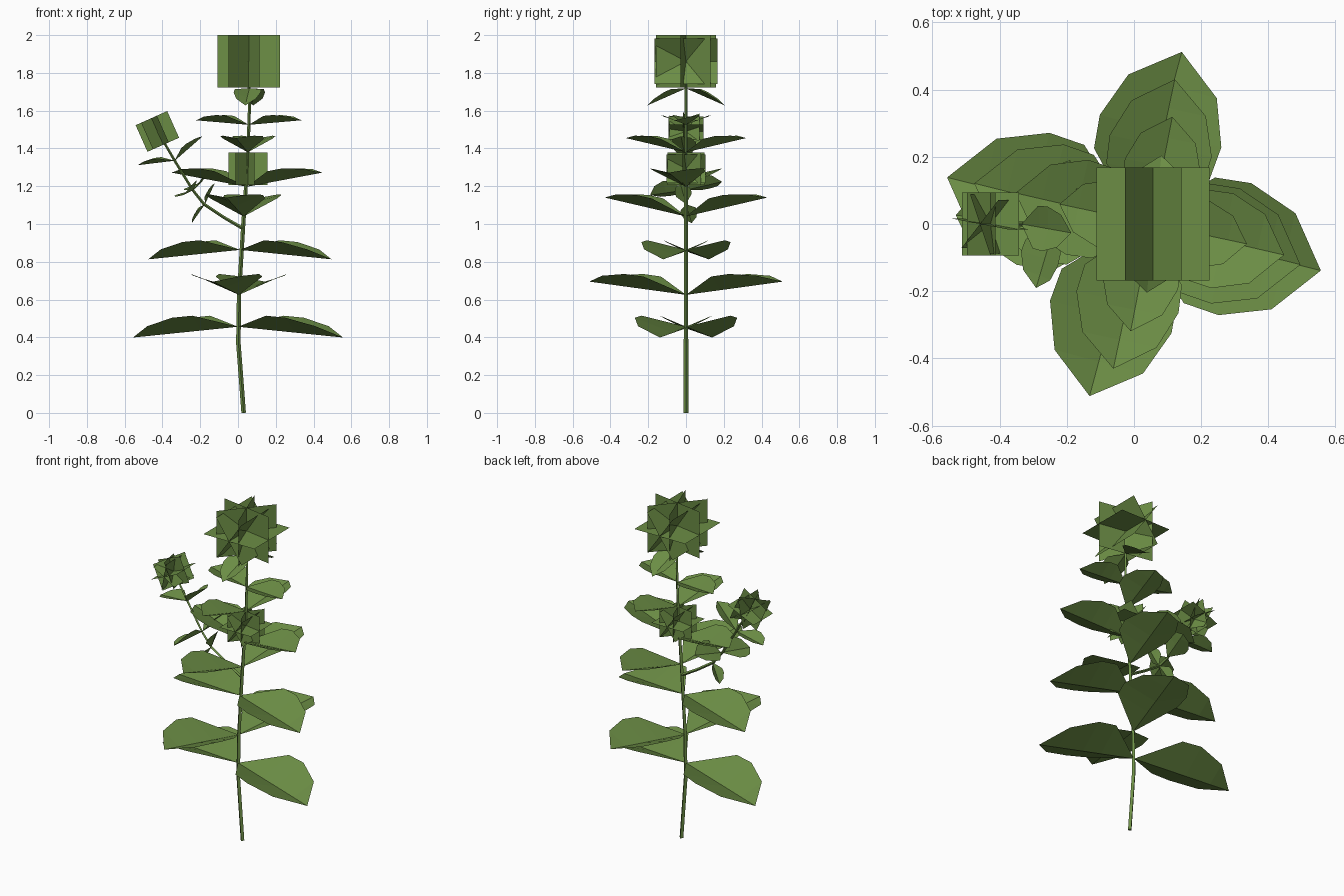
import bpy, bmesh
from math import radians, cos, sin
from mathutils import Matrix, Vector

if "Cube" in bpy.data.objects:
    bpy.data.objects.remove(bpy.data.objects["Cube"])

green = bpy.data.materials.new("leaf_green")
green.diffuse_color = (0.15, 0.27, 0.06, 1)
green.use_nodes = True
green.node_tree.nodes["Principled BSDF"].inputs["Base Color"].default_value = green.diffuse_color


def add_mesh(name, bm):
    me = bpy.data.meshes.new(name)
    bm.to_mesh(me)
    bm.free()
    me.materials.append(green)
    ob = bpy.data.objects.new(name, me)
    bpy.context.collection.objects.link(ob)
    return ob


def frame(x, z, tilt):
    return Matrix.Translation((x, 0, z)) @ Matrix.Rotation(radians(tilt), 4, 'Y')


def stalk(name, points):
    # Thin square-section tube through (x, z, radius) points
    bm = bmesh.new()
    rings = []
    for i, (x, z, r) in enumerate(points):
        a, b = points[max(i - 1, 0)], points[min(i + 1, len(points) - 1)]
        t = Vector((b[0] - a[0], 0, b[1] - a[1])).normalized()
        side = Vector((t.z, 0, -t.x))
        rings.append([bm.verts.new(Vector((x, 0, z)) + side * r * cos(radians(k))
                                   + Vector((0, r * sin(radians(k)), 0)))
                      for k in (0, 90, 180, 270)])
    for lo, hi in zip(rings, rings[1:]):
        for k in range(4):
            bm.faces.new((lo[k], lo[(k + 1) % 4], hi[(k + 1) % 4], hi[k]))
    bm.faces.new(rings[0][::-1])
    bm.faces.new(rings[-1])
    add_mesh(name, bm)


# Leaf half outline: fraction along, half width, edge lift
OUTLINE = [(0.35, 0.336, 0.137), (0.54, 0.353, 0.137), (0.80, 0.257, 0.085)]


def leaf_pair(name, x, z, angle, length, rise, tilt=0):
    # Two opposite leaves folded along the midrib
    bm = bmesh.new()
    for turn in (angle, angle + 180):
        m = frame(x, z, tilt) @ Matrix.Rotation(radians(turn), 4, 'Z')

        def vert(u, w, lift):
            return bm.verts.new(m @ Vector((u * length, w * length, u * rise + lift * length)))

        mid = [vert(u, 0, 0) for u in (0, 0.35, 0.54, 0.80, 1)]
        for s in (1, -1):
            edge = [mid[0]] + [vert(u, w * s, h) for u, w, h in OUTLINE] + [mid[4]]
            for k in range(4):
                loop = [mid[k], mid[k + 1], edge[k + 1], edge[k]]
                loop = list(dict.fromkeys(loop))
                bm.faces.new(loop if s == 1 else loop[::-1])
    add_mesh(name, bm)


def flower_head(name, x, z, r, tilt=0):
    # Six crossed square cards, slightly flattened
    bm = bmesh.new()
    m = frame(x, z, tilt) @ Matrix.Diagonal((1, 1, 0.83, 1))
    upright = Matrix.Rotation(radians(90), 4, 'X')
    cards = [Matrix.Rotation(radians(a), 4, 'Z') @ upright for a in (50, 110, 170)]
    cards += [Matrix.Rotation(radians(a), 4, 'Y') for a in (0, 60, 120)]
    for c in cards:
        bm.faces.new([bm.verts.new(m @ c @ Vector((i * r, j * r, 0)))
                      for i, j in ((-1, -1), (1, -1), (1, 1), (-1, 1))])
    add_mesh(name, bm)


# Stems
stalk("main_stem", [(0.03, 0, 0.012), (0.002, 0.37, 0.012), (0.005, 0.62, 0.011),
                    (0.028, 1.0, 0.011), (0.052, 1.35, 0.009), (0.06, 1.6, 0.008),
                    (0.058, 1.86, 0.007)])
stalk("side_stem", [(0.028, 0.975, 0.009), (-0.075, 1.035, 0.008), (-0.18, 1.105, 0.008),
                    (-0.24, 1.18, 0.007), (-0.335, 1.335, 0.007), (-0.425, 1.49, 0.006)])

# Leaf pairs up the main stem: x, z, angle, length, tip rise
MAIN = [(0.0, 0.456, -14, 0.573, -0.057), (0.005, 0.625, 75, 0.53, 0.07),
        (0.01, 0.863, -14, 0.50, -0.05), (0.03, 1.04, 78, 0.44, 0.10),
        (0.047, 1.197, -13, 0.41, 0.075), (0.052, 1.38, 79, 0.325, 0.075),
        (0.057, 1.525, -12, 0.285, 0.024), (0.06, 1.718, 84, 0.205, -0.09)]
for i, p in enumerate(MAIN):
    leaf_pair(f"main_leaf_pair_{i + 1}", *p)

# Leaf pairs on the side branch, tilted with it
SIDE = [(-0.175, 1.105, -14, 0.125, 0.01, -60), (-0.235, 1.18, 72, 0.20, 0.01, -35),
        (-0.335, 1.335, -8, 0.19, 0.058, -24)]
for i, p in enumerate(SIDE):
    leaf_pair(f"side_leaf_pair_{i + 1}", *p)

# Flower heads
flower_head("top_flower_head", 0.057, 1.861, 0.168)
flower_head("middle_flower_head", 0.053, 1.293, 0.104)
flower_head("side_flower_head", -0.427, 1.49, 0.093, -24)
